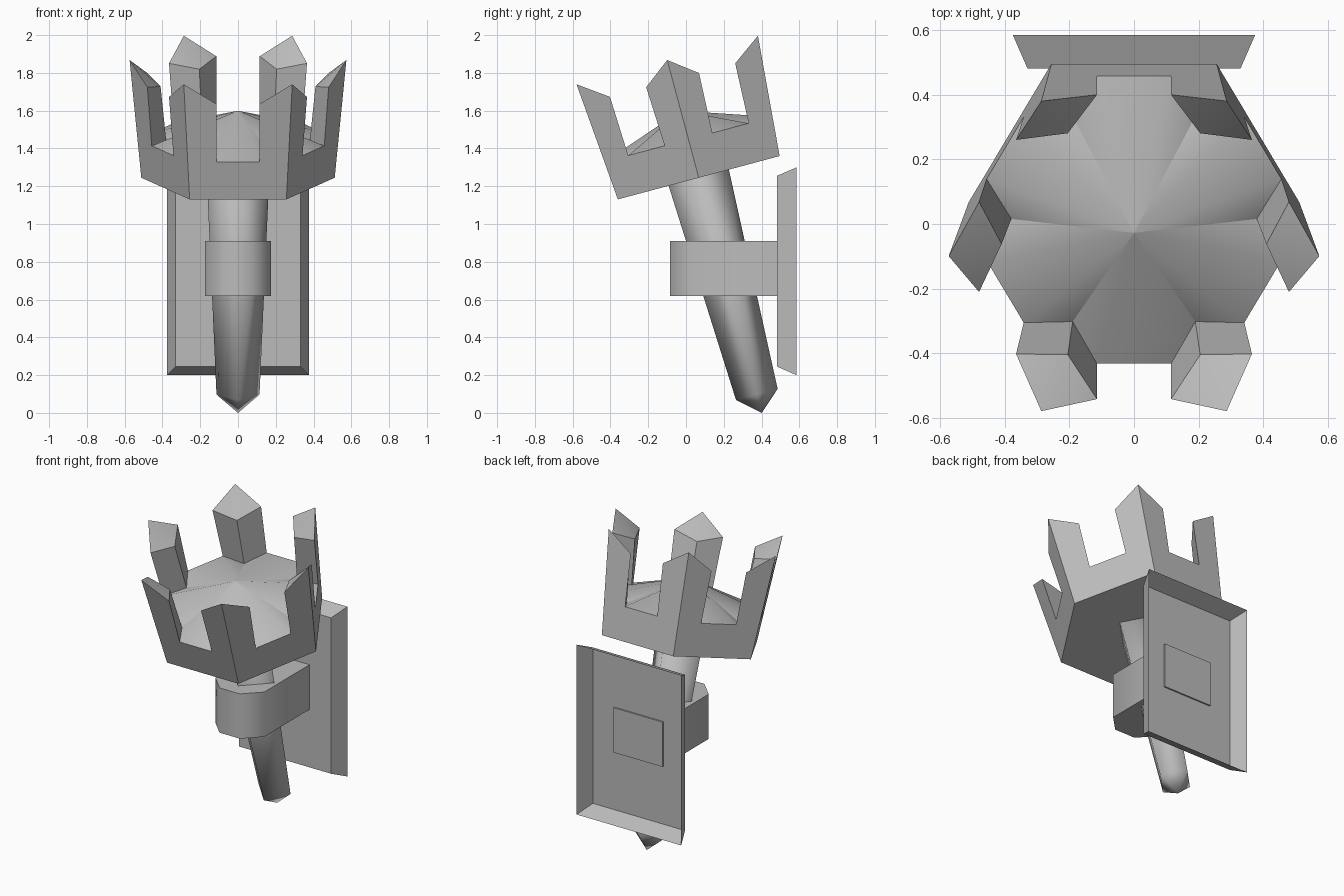
import bpy, bmesh
from math import cos, sin, radians
from mathutils import Vector, Matrix

cube = bpy.data.objects.get("Cube")
if cube:
    bpy.data.objects.remove(cube, do_unlink=True)

# One plain grey metal
metal = bpy.data.materials.new("grey_metal")
metal.use_nodes = True
GREY = (0.5, 0.5, 0.5, 1)
metal.diffuse_color = GREY
bsdf = next(n for n in metal.node_tree.nodes if n.type == 'BSDF_PRINCIPLED')
bsdf.inputs["Base Color"].default_value = GREY
bsdf.inputs["Roughness"].default_value = 0.8

# The torch leans forward from the base of its crown
TORCH = Matrix.Translation((0, 0.0675, 1.245)) @ Matrix.Rotation(radians(15), 4, 'X')


def finish(name, bm, smooth_angle, matrix=None):
    bmesh.ops.recalc_face_normals(bm, faces=bm.faces)
    mesh = bpy.data.meshes.new(name)
    if matrix:
        bm.transform(matrix)
    bm.to_mesh(mesh)
    bm.free()
    mesh.materials.append(metal)
    for p in mesh.polygons:
        p.use_smooth = smooth_angle > 0
    if smooth_angle > 0:
        mesh.set_sharp_from_angle(angle=radians(smooth_angle))
    obj = bpy.data.objects.new(name, mesh)
    bpy.context.collection.objects.link(obj)
    return obj


def loft(bm, rings):
    """Join rings of equal point count with quads; returns the vertex rings."""
    vs = [[bm.verts.new(p) for p in ring] for ring in rings]
    for a, b in zip(vs, vs[1:]):
        for i in range(len(a)):
            j = (i + 1) % len(a)
            bm.faces.new((a[i], a[j], b[j], b[i]))
    return vs


def rectangle(hx, y, z0, z1):
    return [(-hx, y, z0), (hx, y, z0), (hx, y, z1), (-hx, y, z1)]


# Wall plate: bevelled shell, hollow and open at the back
bm = bmesh.new()
front, back = loft(bm, [rectangle(0.33, 0.482, 0.245, 1.255),
                        rectangle(0.375, 0.585, 0.2, 1.3)])
bm.faces.new(front)
finish("wall_plate", bm, 0)

# Bracket: block with a half-octagon nose, its end showing inside the plate
half = [(0.175, 0.492), (0.175, 0.018), (0.073, -0.085)]
outline = half + [(-x, y) for x, y in reversed(half)]
bm = bmesh.new()
low, high = loft(bm, [[(x, y, z) for x, y in outline] for z in (0.62, 0.91)])
bm.faces.new(low)
bm.faces.new(high)
finish("bracket", bm, 50)

# Handle: tapered four-sided shaft with a pointed foot
bm = bmesh.new()
square = [(1, 0), (0, 1), (-1, 0), (0, -1)]
foot, top = loft(bm, [[(r * x, r * y, h) for x, y in square]
                      for r, h in ((0.114, -1.188), (0.166, 0.02))])
tip = bm.verts.new((0, 0, -1.289))
for i in range(4):
    bm.faces.new((foot[i], foot[i - 1], tip))
bm.faces.new(top)
finish("handle", bm, 100, TORCH)

# Crown: flared hexagonal cup with a spike on each corner and a raised floor
RIM, SHOULDER, TIP = 0.21, 0.535, 0.645


def corner(k):
    a = radians(60 * k)
    return Vector((cos(a), sin(a), 0))


def wall_point(k, step, width, h):
    """Point on the flared wall, a width away from corner k towards its neighbour."""
    p = corner(k) * (0.512 + 0.096 * h)
    if step:
        p += (corner(k + step) - corner(k)) * width
    p.z = h
    return p


def inner_point(k, r, h):
    p = corner(k) * r
    p.z = h
    return p


bm = bmesh.new()
spikes = []
for k in range(6):
    new = bm.verts.new
    spikes.append({
        "base": new(wall_point(k, 0, 0, 0)),
        "tip": new(wall_point(k, 0, 0, TIP)),
        "in_low": new(inner_point(k, 0.38, 0.2)),
        "in_top": new(inner_point(k, 0.41, 0.5)),
        "rim": {s: new(wall_point(k, s, 0.151, RIM)) for s in (-1, 1)},
        "shoulder": {s: new(wall_point(k, s, 0.167, SHOULDER)) for s in (-1, 1)},
    })
apex = bm.verts.new((0, 0, 0.367))
for k in range(6):
    a, b = spikes[k], spikes[(k + 1) % 6]
    # outer wall with its two half spikes
    bm.faces.new((a["base"], b["base"], b["tip"], b["shoulder"][-1],
                  b["rim"][-1], a["rim"][1], a["shoulder"][1], a["tip"]))
    # floor between the spikes
    bm.faces.new((apex, a["rim"][1], b["rim"][-1]))
    for s in (-1, 1):
        bm.faces.new((apex, a["in_low"], a["rim"][s]))
        bm.faces.new((a["rim"][s], a["shoulder"][s], a["in_top"], a["in_low"]))
        bm.faces.new((a["tip"], a["shoulder"][s], a["in_top"]))
bm.faces.new([s["base"] for s in spikes])
finish("crown", bm, 32, TORCH)
